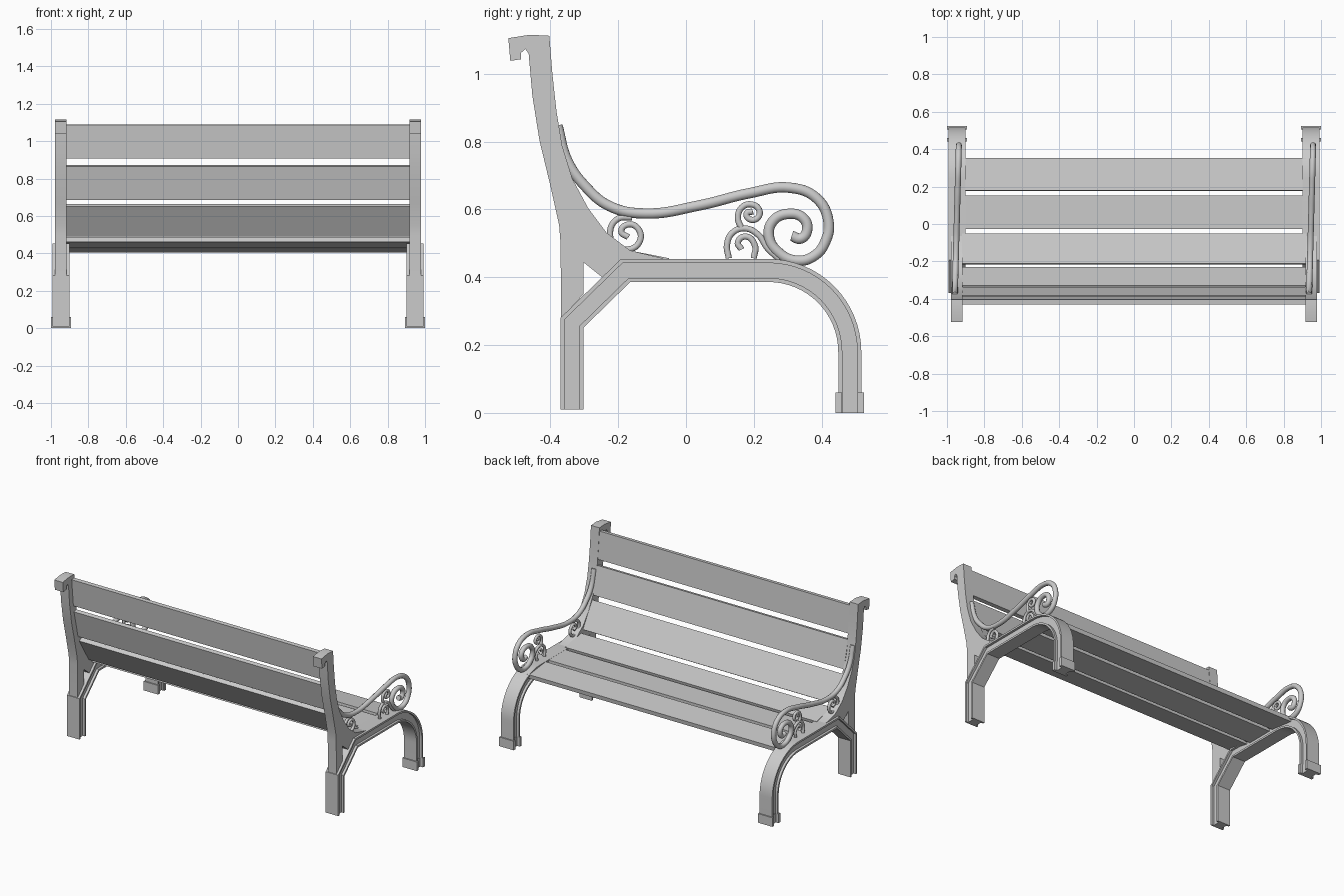
import bpy, bmesh, math
from mathutils import Vector

if "Cube" in bpy.data.objects:
    bpy.data.objects.remove(bpy.data.objects["Cube"])

SIDES = (("left", -0.947), ("right", 0.947))


def prism(name, pts, x0, x1, smooth=True):
    """Extrude a (y, z) outline along x."""
    bm = bmesh.new()
    face = bm.faces.new([bm.verts.new((x0, y, z)) for y, z in pts])
    ext = bmesh.ops.extrude_face_region(bm, geom=[face])["geom"]
    bmesh.ops.translate(bm, vec=(x1 - x0, 0, 0),
                        verts=[v for v in ext if isinstance(v, bmesh.types.BMVert)])
    bmesh.ops.recalc_face_normals(bm, faces=bm.faces)
    me = bpy.data.meshes.new(name)
    bm.to_mesh(me)
    bm.free()
    ob = bpy.data.objects.new(name, me)
    bpy.context.collection.objects.link(ob)
    if smooth:
        select(ob)
        bpy.ops.object.shade_smooth_by_angle(angle=math.radians(25))
    return ob


def select(ob):
    bpy.ops.object.select_all(action='DESELECT')
    ob.select_set(True)
    bpy.context.view_layer.objects.active = ob


def offset(path, d):
    """Mitred offset of an open path, positive to the left."""
    out = []
    for i, p in enumerate(path):
        p = Vector(p)
        a = (p - Vector(path[i - 1])).normalized() if i else None
        b = (Vector(path[i + 1]) - p).normalized() if i < len(path) - 1 else None
        a, b = a or b, b or a
        na, nb = Vector((-a.y, a.x)), Vector((-b.y, b.x))
        m = (na + nb).normalized()
        out.append(tuple(p + m * d / m.dot(na)))
    return out


def strip(name, path, d0, d1, x, width):
    pts = offset(path, d0) + offset(path, d1)[::-1]
    return prism(name, pts, x - width / 2, x + width / 2)


def tube(name, pts, radius, x):
    """Round iron rod through (y, z) points, leaning slightly in x."""
    cu = bpy.data.curves.new(name, 'CURVE')
    cu.dimensions = '3D'
    cu.bevel_depth = radius
    cu.bevel_resolution = 3
    cu.resolution_u = 8
    cu.use_fill_caps = True
    sp = cu.splines.new('BEZIER')
    sp.bezier_points.add(len(pts) - 1)
    for bp, (y, z) in zip(sp.bezier_points, pts):
        bp.co = (x + 0.027 * (y - 0.03), y, z)
        bp.handle_left_type = bp.handle_right_type = 'AUTO'
    ob = bpy.data.objects.new(name, cu)
    bpy.context.collection.objects.link(ob)
    select(ob)
    bpy.ops.object.convert(target='MESH')
    bpy.ops.object.shade_smooth_by_angle(angle=math.radians(50))


# Leg and seat rail centreline, rear foot to front foot
rail = [(-0.336, 0.01), (-0.336, 0.266), (-0.178, 0.42)]
for i in range(17):
    t = math.pi / 2 * (1 - i / 16)
    rail.append((0.243 + 0.24 * math.cos(t), 0.18 + 0.24 * math.sin(t)))
rail.append((0.483, 0.0))

# Back post outline with hooked top
post = [(-0.524, 1.105), (-0.46, 1.115), (-0.403, 1.112), (-0.394, 1.0),
        (-0.382, 0.89), (-0.365, 0.788), (-0.335, 0.69), (-0.288, 0.603),
        (-0.235, 0.532), (-0.165, 0.479), (-0.065, 0.455), (-0.19, 0.44),
        (-0.247, 0.40), (-0.302, 0.444), (-0.302, 0.35), (-0.368, 0.28),
        (-0.37, 0.50), (-0.374, 0.553), (-0.40, 0.67), (-0.432, 0.803),
        (-0.453, 0.935), (-0.464, 1.06), (-0.474, 1.073), (-0.486, 1.062),
        (-0.486, 1.043), (-0.518, 1.038)]

# Armrest and scroll paths
arm = [(-.379, .847), (-.35, .744), (-.297, .668), (-.224, .609), (-.12, .588),
       (.04, .612), (.188, .648), (.306, .664), (.385, .633), (.42, .565),
       (.411, .505), (.378, .463), (.326, .449), (.272, .474), (.245, .518),
       (.256, .565), (.303, .587), (.347, .573), (.357, .538), (.338, .514),
       (.312, .522)]
scrolls = {
    "rear_scroll": [(-.16, .577), (-.203, .571), (-.224, .532), (-.209, .494),
                    (-.17, .482), (-.138, .503), (-.138, .538), (-.168, .556),
                    (-.191, .535), (-.17, .518)],
    "front_arch": [(.126, .456), (.121, .497), (.138, .532), (.174, .544),
                   (.212, .526), (.241, .485), (.276, .453)],
    "front_curl": [(.2, .456), (.203, .494), (.177, .52), (.153, .503), (.164, .482)],
    "upper_curl": [(.165, .541), (.153, .576), (.165, .606), (.191, .615),
                   (.215, .6), (.212, .576), (.188, .571), (.179, .588), (.197, .594)],
}

# Cast iron ends
for side, x in SIDES:
    prism(side + "_back_post", post, x - 0.031, x + 0.031)
    strip(side + "_rail_web", rail, -0.023, 0.023, x, 0.06)
    strip(side + "_rail_outer_flange", rail, 0.022, 0.034, x, 0.092)
    strip(side + "_rail_inner_flange", rail, -0.034, -0.022, x, 0.092)
    for label, y0, y1, w in (("inner", 0.441, 0.460, 0.106), ("web", 0.459, 0.507, 0.066),
                             ("outer", 0.506, 0.525, 0.106)):
        prism(f"{side}_front_foot_{label}", [(y0, 0), (y1, 0), (y1, 0.06), (y0, 0.06)],
              x - w / 2, x + w / 2, False)
    tube(side + "_armrest", arm, 0.016, x)
    for label, pts in scrolls.items():
        tube(f"{side}_{label}", pts, 0.0095, x)

# Slats: two points on the sitting face, thickness goes behind it
slats = {
    "back_slat_top": ((-.404, 1.09), (-.386, .91)),
    "back_slat_middle": ((-.381, .872), (-.338, .692)),
    "back_slat_bottom": ((-.328, .665), (-.230, .505)),
    "seat_slat_rear": ((-.212, .488), (-.05, .456)),
    "seat_slat_middle": ((-.028, .453), (.152, .453)),
    "seat_slat_front": ((.18, .453), (.352, .432)),
}
for name, path in slats.items():
    strip(name, path, 0, -0.027, 0, 1.84)
